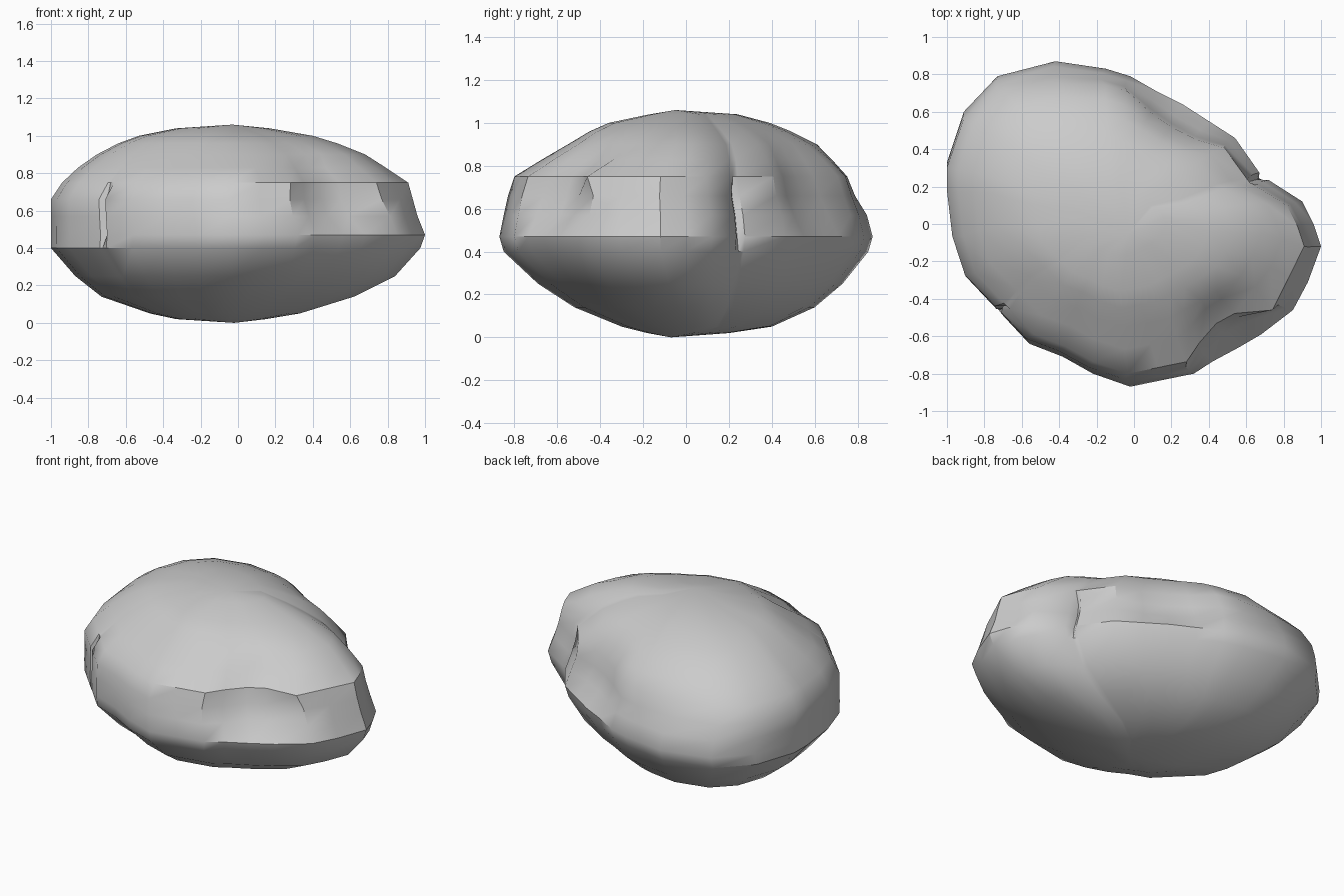
import bpy
import bmesh
import math
from mathutils import Vector

cube = bpy.data.objects.get("Cube")
if cube:
    bpy.data.objects.remove(cube, do_unlink=True)

# Stone colour
stone = bpy.data.materials.new("stone grey")
stone.use_nodes = True
GREY = (0.6, 0.6, 0.6, 1.0)
stone.diffuse_color = GREY
bsdf = next(n for n in stone.node_tree.nodes if n.type == 'BSDF_PRINCIPLED')
bsdf.inputs["Base Color"].default_value = GREY
bsdf.inputs["Roughness"].default_value = 0.9

# Widest outline of the stone, counter-clockwise seen from above
OUTLINE = [
    (1.0, -0.12), (0.96, 0.0), (0.90, 0.12), (0.72, 0.235), (0.69, 0.25),
    (0.67, 0.275), (0.54, 0.46), (0.40, 0.55), (0.26, 0.64), (0.12, 0.71),
    (-0.02, 0.79), (-0.15, 0.83), (-0.42, 0.87), (-0.73, 0.79), (-0.91, 0.60),
    (-1.0, 0.33), (-1.0, 0.20), (-0.97, -0.06), (-0.90, -0.28),
    (-0.735, -0.455), (-0.72, -0.47), (-0.70, -0.49), (-0.56, -0.64),
    (-0.38, -0.71), (-0.22, -0.80), (-0.02, -0.87), (0.15, -0.835),
    (0.32, -0.80), (0.42, -0.735), (0.56, -0.66), (0.68, -0.59),
    (0.85, -0.46), (0.93, -0.31)]

# Height and extents of each level: z, x min, x max, y min, y max
LEVELS = [
    (0.02, -0.33, 0.15, -0.18, 0.20),
    (0.05, -0.47, 0.33, -0.30, 0.40),
    (0.14, -0.73, 0.62, -0.52, 0.60),
    (0.25, -0.87, 0.84, -0.69, 0.73),
    (0.40, -1.0, 0.975, -0.85, 0.85),
    (0.47, -1.0, 1.0, -0.87, 0.87),
    (0.57, -1.0, 0.96, -0.85, 0.845),
    (0.66, -1.0, 0.935, -0.83, 0.81),
    (0.75, -0.94, 0.91, -0.80, 0.78),
    (0.83, -0.855, 0.79, -0.67, 0.70),
    (0.90, -0.755, 0.68, -0.55, 0.61),
    (0.96, -0.64, 0.53, -0.45, 0.49),
    (1.00, -0.53, 0.40, -0.36, 0.39),
    (1.04, -0.33, 0.17, -0.17, 0.24)]

# Chipped hollows: centre, radius, depth
CHIPS = [
    (Vector((0.55, -0.55, 0.70)), 0.30, 0.11),
    (Vector((0.25, 0.58, 0.70)), 0.30, 0.06),
    (Vector((-0.50, 0.80, 0.80)), 0.25, 0.04)]

# Narrow upright cracks: outline position
CRACKS = [(0.69, 0.25), (-0.72, -0.47)]


def chipped(p):
    """Push a point inward where a chip is missing."""
    if p.z < 0.5:
        return p
    inward = Vector((-p.x, -p.y, 0)).normalized()
    shift = 0.0
    for centre, radius, depth in CHIPS:
        d = (p - centre).length / radius
        if d < 1:
            shift += depth * (1 - d * d)
    return p + inward * shift


def build_stone():
    bm = bmesh.new()
    rings = []
    for z, x0, x1, y0, y1 in LEVELS:
        ring = []
        for ox, oy in OUTLINE:
            x = (x0 + x1) / 2 + ox * (x1 - x0) / 2
            y = (y0 + y1) / 2 + oy / 0.87 * (y1 - y0) / 2
            p = Vector((x, y, z))
            if (ox, oy) in CRACKS and 0.45 < z < 0.70:
                p += Vector((-x, -y, 0)).normalized() * 0.035
            # Straight split face at the left front corner
            if z == 0.75 and (ox, oy) == (0.85, -0.46):
                p = Vector((0.74, -0.46, z))
            elif z == 0.75 and (ox, oy) == (0.93, -0.31):
                p = Vector((0.83, -0.28, z))
            else:
                p = chipped(p)
            ring.append(bm.verts.new(p))
        rings.append(ring)

    # Sides
    n = len(OUTLINE)
    for low, high in zip(rings, rings[1:]):
        for i in range(n):
            j = (i + 1) % n
            bm.faces.new((low[i], low[j], high[j], high[i]))

    # Blunt tips at the bottom and top
    bottom = bm.verts.new((-0.02, -0.07, 0.0))
    top = bm.verts.new((-0.03, -0.05, 1.06))
    for i in range(n):
        j = (i + 1) % n
        bm.faces.new((rings[0][j], rings[0][i], bottom))
        bm.faces.new((rings[-1][i], rings[-1][j], top))

    bmesh.ops.recalc_face_normals(bm, faces=bm.faces)
    mesh = bpy.data.meshes.new("stone")
    bm.to_mesh(mesh)
    bm.free()
    mesh.materials.append(stone)
    obj = bpy.data.objects.new("stone", mesh)
    bpy.context.collection.objects.link(obj)
    return obj


boulder = build_stone()
bpy.ops.object.select_all(action='DESELECT')
boulder.select_set(True)
bpy.context.view_layer.objects.active = boulder
bpy.ops.object.shade_smooth_by_angle(angle=math.radians(35))
